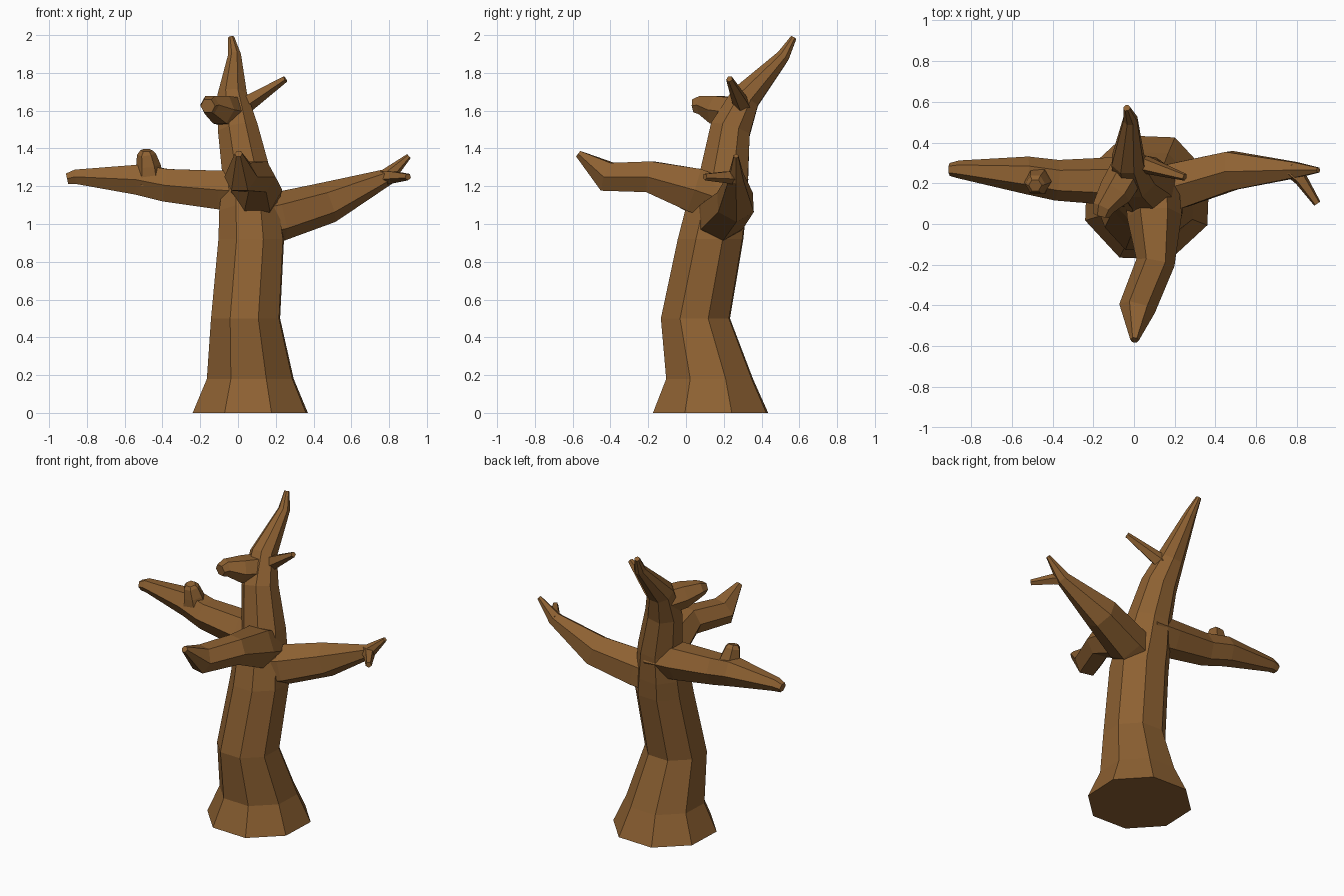
import bpy, bmesh, math
from mathutils import Vector

bark = bpy.data.materials.new("bark")
bark.diffuse_color = (0.27, 0.12, 0.032, 1)


def limb(name, rings, sides, ref, phase=0.5, level_below=-1):
    """Closed faceted tube through rings (x, y, z, radius); rings under level_below stay horizontal."""
    pts = [Vector(r[:3]) for r in rings]
    bm = bmesh.new()
    loops = []
    for i, (p, r) in enumerate(zip(pts, rings)):
        t = Vector()
        if i > 0:
            t += (p - pts[i - 1]).normalized()
        if i < len(pts) - 1:
            t += (pts[i + 1] - p).normalized()
        t.normalize()
        if p.z < level_below:
            t = Vector((0, 0, 1))
        u = (Vector(ref) - t * t.dot(Vector(ref))).normalized()
        v = t.cross(u)
        angles = [2 * math.pi * (k + phase) / sides for k in range(sides)]
        loops.append([bm.verts.new(p + r[3] * (math.cos(a) * u + math.sin(a) * v)) for a in angles])
    for a, b in zip(loops, loops[1:]):
        for k in range(sides):
            n = (k + 1) % sides
            bm.faces.new((a[k], a[n], b[n], b[k]))
    bm.faces.new(loops[0][::-1])
    bm.faces.new(loops[-1])
    bmesh.ops.recalc_face_normals(bm, faces=bm.faces[:])
    me = bpy.data.meshes.new(name)
    bm.to_mesh(me)
    bm.free()
    me.materials.append(bark)
    ob = bpy.data.objects.new(name, me)
    bpy.context.collection.objects.link(ob)
    return ob


X, Z = (1, 0, 0), (0, 0, 1)

# Flared, bent trunk ending in a leaning spike
trunk = limb("tree_trunk", [
    (0.065, 0.13, 0, 0.325), (0.065, 0.125, 0.18, 0.245), (0.04, 0.05, 0.5, 0.195),
    (0.07, 0.13, 0.92, 0.185), (0.06, 0.16, 1.07, 0.17), (0.05, 0.2, 1.24, 0.14),
    (0.0, 0.235, 1.5, 0.115), (-0.03, 0.315, 1.67, 0.085), (-0.018, 0.515, 1.89, 0.037),
    (-0.036, 0.57, 1.987, 0.017)], 8, X, 0.45, 1.0)

parts = [
    # Main branches
    limb("left_branch", [(0.08, 0.2, 1.17, 0.13), (-0.1, 0.21, 1.18, 0.118), (-0.38, 0.215, 1.205, 0.1),
                         (-0.53, 0.24, 1.235, 0.092), (-0.86, 0.268, 1.25, 0.044),
                         (-0.905, 0.268, 1.24, 0.032)], 6, Z),
    limb("right_branch", [(0.07, 0.16, 1.01, 0.13), (0.22, 0.19, 1.04, 0.13), (0.48, 0.262, 1.115, 0.11),
                          (0.79, 0.265, 1.25, 0.045), (0.905, 0.265, 1.36, 0.014)], 6, Z, 0.0),
    limb("front_branch", [(0.09, 0.18, 1.13, 0.13), (0.1, 0.04, 1.18, 0.135), (0.105, -0.19, 1.25, 0.095),
                          (0.015, -0.415, 1.25, 0.09), (0.003, -0.57, 1.372, 0.021)], 6, Z),
    # Broken stubs and twigs
    limb("upper_stub", [(-0.02, 0.28, 1.59, 0.09), (-0.09, 0.16, 1.605, 0.085), (-0.15, 0.08, 1.63, 0.055),
                        (-0.16, 0.04, 1.625, 0.04)], 6, Z),
    limb("upper_twig", [(0.0, 0.3, 1.61, 0.055), (0.06, 0.29, 1.645, 0.045), (0.25, 0.23, 1.768, 0.018)], 5, Z),
    limb("left_knob", [(-0.47, 0.225, 1.22, 0.085), (-0.475, 0.205, 1.31, 0.065),
                       (-0.485, 0.195, 1.37, 0.05), (-0.485, 0.19, 1.39, 0.032)], 6, X, 0.0),
    limb("right_twig", [(0.76, 0.275, 1.245, 0.04), (0.82, 0.22, 1.25, 0.035), (0.9, 0.1, 1.25, 0.019)], 5, Z),
]

# Fuse everything into one solid tree
bpy.context.view_layer.objects.active = trunk
for p in parts:
    m = trunk.modifiers.new("fuse", 'BOOLEAN')
    m.operation, m.solver, m.object = 'UNION', 'EXACT', p
    bpy.ops.object.modifier_apply(modifier=m.name)
    bpy.data.objects.remove(p)
